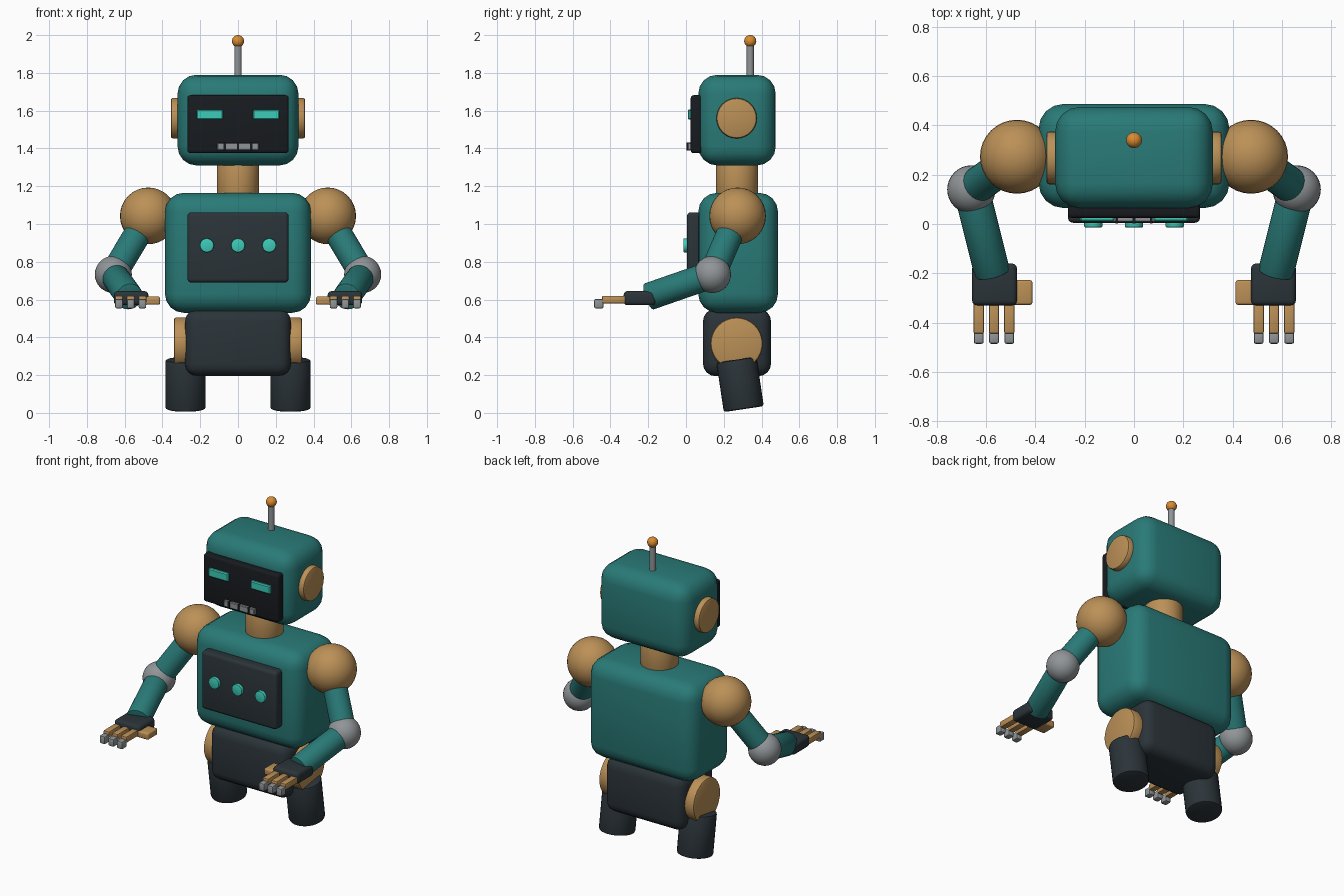
import bpy
from mathutils import Vector, Matrix
from math import pi, radians

if "Cube" in bpy.data.objects:
    bpy.data.objects.remove(bpy.data.objects["Cube"])


def mat(name, r, g, b):
    m = bpy.data.materials.new(name)
    m.diffuse_color = (r, g, b, 1)
    m.use_nodes = True
    m.node_tree.nodes["Principled BSDF"].inputs["Base Color"].default_value = m.diffuse_color
    return m


TEAL = mat("teal", 0.022, 0.195, 0.185)
DARK = mat("charcoal", 0.024, 0.034, 0.041)
BLACK = mat("black", 0.009, 0.011, 0.014)
TAN = mat("tan", 0.5, 0.28, 0.095)
STEEL = mat("steel", 0.28, 0.3, 0.31)
GLOW = mat("glow", 0.045, 0.6, 0.48)
AMBER = mat("amber", 0.7, 0.26, 0.03)


def finish(name, material, bevel=0, segments=3):
    ob = bpy.context.object
    ob.name = name
    ob.data.materials.append(material)
    if bevel:
        mod = ob.modifiers.new("bevel", 'BEVEL')
        mod.width, mod.segments = bevel, segments
        mod.limit_method = 'ANGLE'
        mod.angle_limit = radians(40)
        bpy.ops.object.modifier_apply(modifier=mod.name)
    bpy.ops.object.shade_smooth_by_angle(angle=radians(35))
    return ob


def box(name, lo, hi, material, bevel=0, segments=3):
    """Bevelled box between two opposite corners."""
    lo, hi = Vector(lo), Vector(hi)
    bpy.ops.mesh.primitive_cube_add(size=1)
    size = [abs(c) for c in hi - lo]
    bpy.context.object.data.transform(
        Matrix.Translation((lo + hi) / 2) @ Matrix.Diagonal((*size, 1)))
    return finish(name, material, bevel, segments)


def rod(name, a, b, r, material, bevel=0, sides=32):
    """Cylinder between two points."""
    a, b = Vector(a), Vector(b)
    bpy.ops.mesh.primitive_cylinder_add(
        vertices=sides, radius=r, depth=(b - a).length, location=(a + b) / 2,
        rotation=(b - a).to_track_quat('Z', 'Y').to_euler())
    return finish(name, material, bevel, 2)


def ball(name, c, r, material):
    bpy.ops.mesh.primitive_uv_sphere_add(segments=32, ring_count=16, radius=r, location=c)
    return finish(name, material)


# Head, face plate and mouth
box("head", (-0.32, 0.065, 1.31), (0.32, 0.475, 1.79), TEAL, 0.1, 4)
box("face_plate", (-0.268, 0.025, 1.375), (0.268, 0.085, 1.682), BLACK, 0.015)
box("mouth", (-0.11, 0.008, 1.39), (0.11, 0.04, 1.43), STEEL, 0.004, 1)
for i, x in enumerate((-0.07, 0, 0.07)):
    box(f"mouth_gap_{i}", (x - 0.006, 0.003, 1.388), (x + 0.006, 0.04, 1.432), BLACK)

# Antenna and neck
rod("antenna_rod", (0, 0.34, 1.77), (0, 0.34, 1.96), 0.019, STEEL, sides=16)
ball("antenna_tip", (0, 0.34, 1.968), 0.032, AMBER)
rod("neck", (0, 0.27, 1.12), (0, 0.27, 1.34), 0.112, TAN, 0.01)

# Torso, chest panel and buttons
box("torso", (-0.387, 0.065, 0.53), (0.387, 0.487, 1.165), TEAL, 0.1, 4)
box("chest_panel", (-0.268, 0.005, 0.69), (0.268, 0.085, 1.062), DARK, 0.02)
for i, x in enumerate((-0.165, 0, 0.165)):
    rod(f"chest_button_{i}", (x, -0.014, 0.887), (x, 0.03, 0.887), 0.037, GLOW, 0.005)

# Pelvis
box("pelvis", (-0.28, 0.09, 0.195), (0.28, 0.45, 0.55), DARK, 0.065, 4)

# Paired parts on both sides
for s, side in ((-1, "left"), (1, "right")):
    box(f"eye_{side}", (s * 0.08, 0.01, 1.553), (s * 0.22, 0.04, 1.607), GLOW, 0.006, 1)
    rod(f"ear_{side}", (s * 0.29, 0.268, 1.56), (s * 0.356, 0.268, 1.56), 0.107, TAN, 0.012)
    # Leg stumps lean forward at the top
    rod(f"hip_disc_{side}", (s * 0.255, 0.268, 0.367), (s * 0.34, 0.268, 0.367), 0.139, TAN, 0.014)
    rod(f"leg_{side}", (s * 0.278, 0.306, 0.02), (s * 0.278, 0.267, 0.282), 0.107, DARK, 0.012)

    # Arm
    shoulder = Vector((s * 0.475, 0.273, 1.043))
    elbow = Vector((s * 0.66, 0.14, 0.733))
    wrist = Vector((s * 0.575, -0.2, 0.615))
    ball(f"shoulder_{side}", shoulder, 0.15, TAN)
    rod(f"upper_arm_{side}", shoulder, elbow, 0.072, TEAL)
    ball(f"elbow_{side}", elbow, 0.098, STEEL)
    rod(f"forearm_{side}", elbow, wrist, 0.073, TEAL, 0.008)

    # Hand
    box(f"palm_{side}", (s * 0.475, -0.33, 0.57), (s * 0.657, -0.16, 0.645), DARK, 0.02)
    box(f"thumb_{side}", (s * 0.412, -0.328, 0.573), (s * 0.5, -0.228, 0.616), TAN, 0.01)
    for i, x in enumerate((0.506, 0.568, 0.63)):
        box(f"finger_{side}_{i}", (s * (x - 0.021), -0.445, 0.58),
            (s * (x + 0.021), -0.31, 0.62), TAN, 0.007, 2)
        box(f"fingertip_{side}_{i}", (s * (x - 0.02), -0.486, 0.553),
            (s * (x + 0.02), -0.437, 0.603), STEEL, 0.008, 2)
